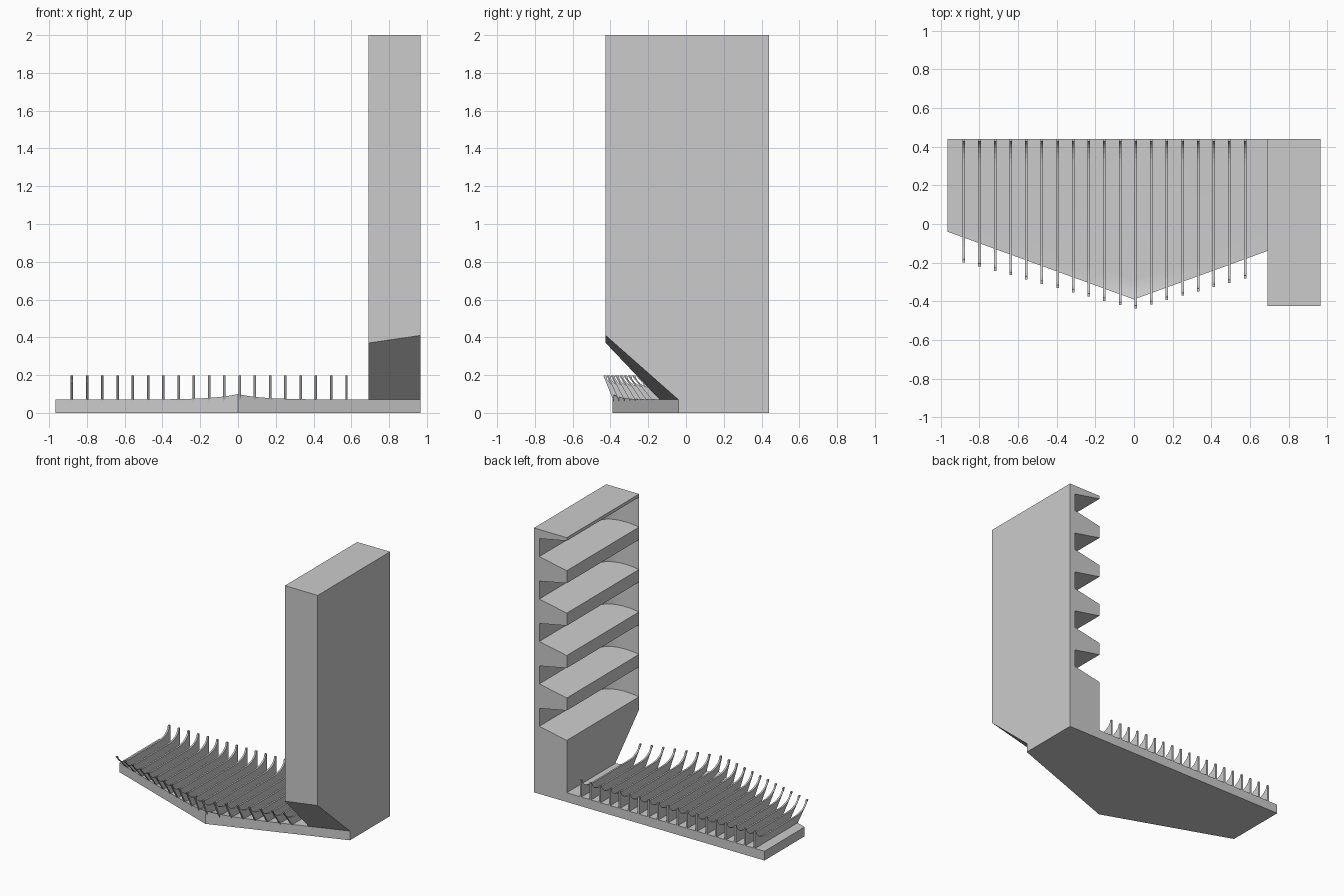
import bpy, bmesh, math

if "Cube" in bpy.data.objects:
    bpy.data.objects.remove(bpy.data.objects["Cube"])


def make(name, verts, faces):
    me = bpy.data.meshes.new(name)
    me.from_pydata(verts, [], faces)
    bm = bmesh.new()
    bm.from_mesh(me)
    bmesh.ops.recalc_face_normals(bm, faces=bm.faces)
    bm.to_mesh(me)
    bm.free()
    ob = bpy.data.objects.new(name, me)
    bpy.context.collection.objects.link(ob)
    return ob


def loft(name, rings):
    """Closed solid skinned through rings of equal length."""
    n = len(rings[0])
    faces = [list(range(n)), list(range((len(rings) - 1) * n, len(rings) * n))]
    for k in range(len(rings) - 1):
        for i in range(n):
            j = (i + 1) % n
            faces.append([k*n + i, k*n + j, (k+1)*n + j, (k+1)*n + i])
    return make(name, [v for r in rings for v in r], faces)


def smooth(ob, angle):
    bpy.ops.object.select_all(action='DESELECT')
    ob.select_set(True)
    bpy.context.view_layer.objects.active = ob
    bpy.ops.object.shade_smooth_by_angle(angle=math.radians(angle))


BACK, FLOOR, HALF = 0.44, 0.07, 0.965


def edge_y(x):
    return -0.39 + 0.363 * abs(x)


def tip_y(x):
    return -0.44 + 0.275 * abs(x)


# Base plate: V-shaped front whose lip rises towards the middle
side = [0.03, 0.06, 0.1, 0.15, 0.2, 0.3, 0.45, 0.69, HALF]
xs = [-x for x in reversed(side)] + [0] + side
rings = []
for x in xs:
    e = edge_y(x)
    lip = 0.03 * math.exp(-abs(x) / 0.13)
    top = [(x, e + o, FLOOR + lip * (1 - o / 0.1) ** 2)
           for o in (0, 0.015, 0.03, 0.05, 0.075, 0.1)]
    rings.append([(x, BACK, 0), (x, e, 0)] + top + [(x, BACK, FLOOR)])
base = loft("base_plate", rings)
smooth(base, 25)

# Thin fins, scooped between a raised front tip and a raised back end
TOP, MID = 0.198, 0.125


def scoop(y0, direction, length, steps=6):
    pts = []
    for i in range(steps + 1):
        t = math.pi / 2 * i / steps
        pts.append((y0 + direction * length * (1 - math.cos(t)),
                    TOP - (TOP - MID) * math.sin(t)))
    return pts


for i in range(19):
    x = -0.88 + 0.0808 * i
    tip = tip_y(x)
    prof = [(BACK, 0.05), (edge_y(x) + 0.004, 0.05), (edge_y(x), FLOOR), (tip, TOP)]
    prof += scoop(tip + 0.015, 1, 0.13)
    prof += reversed(scoop(BACK - 0.012, -1, 0.12))
    prof.append((BACK, TOP))
    loft("fin_%02d" % (i + 1), [[(x + s, y, z) for y, z in prof] for s in (-0.0065, 0.0065)])

# Upright tower with a sloping cut under its front
IN, FRONT = 0.69, -0.425


def tower_side(x, foot, chin):
    return [(x, BACK, FLOOR), (x, foot, FLOOR), (x, FRONT, chin), (x, FRONT, 2), (x, BACK, 2)]


tower = loft("tower", [tower_side(IN, edge_y(IN), 0.37), tower_side(HALF, -0.04, 0.41)])

# Louvre slots: flared outwards, curving out to the inner face at the front
DEEP = 0.92


def half_height(x):
    return 0.068 + 0.045 * (DEEP - x) / (DEEP - IN)


path = [(0.5, DEEP)]
for i in range(11):
    t = math.pi / 2 * i / 10
    path.append((-0.26 - 0.163 * math.sin(t), IN - 0.004 + (DEEP - IN + 0.004) * math.cos(t)))
for i in range(5):
    zc = 1.863 - 0.321 * i
    rings = []
    for y, xi in path:
        a, b = half_height(xi), half_height(0.6)
        rings.append([(xi, y, zc - a), (xi, y, zc + a), (0.6, y, zc + b), (0.6, y, zc - b)])
    cutter = loft("slot_cutter", rings)
    cutter.hide_render = True
    mod = tower.modifiers.new("slot", 'BOOLEAN')
    mod.operation = 'DIFFERENCE'
    mod.solver = 'EXACT'
    mod.object = cutter
    bpy.context.view_layer.objects.active = tower
    bpy.ops.object.modifier_apply(modifier=mod.name)
    bpy.data.objects.remove(cutter)
smooth(tower, 20)
